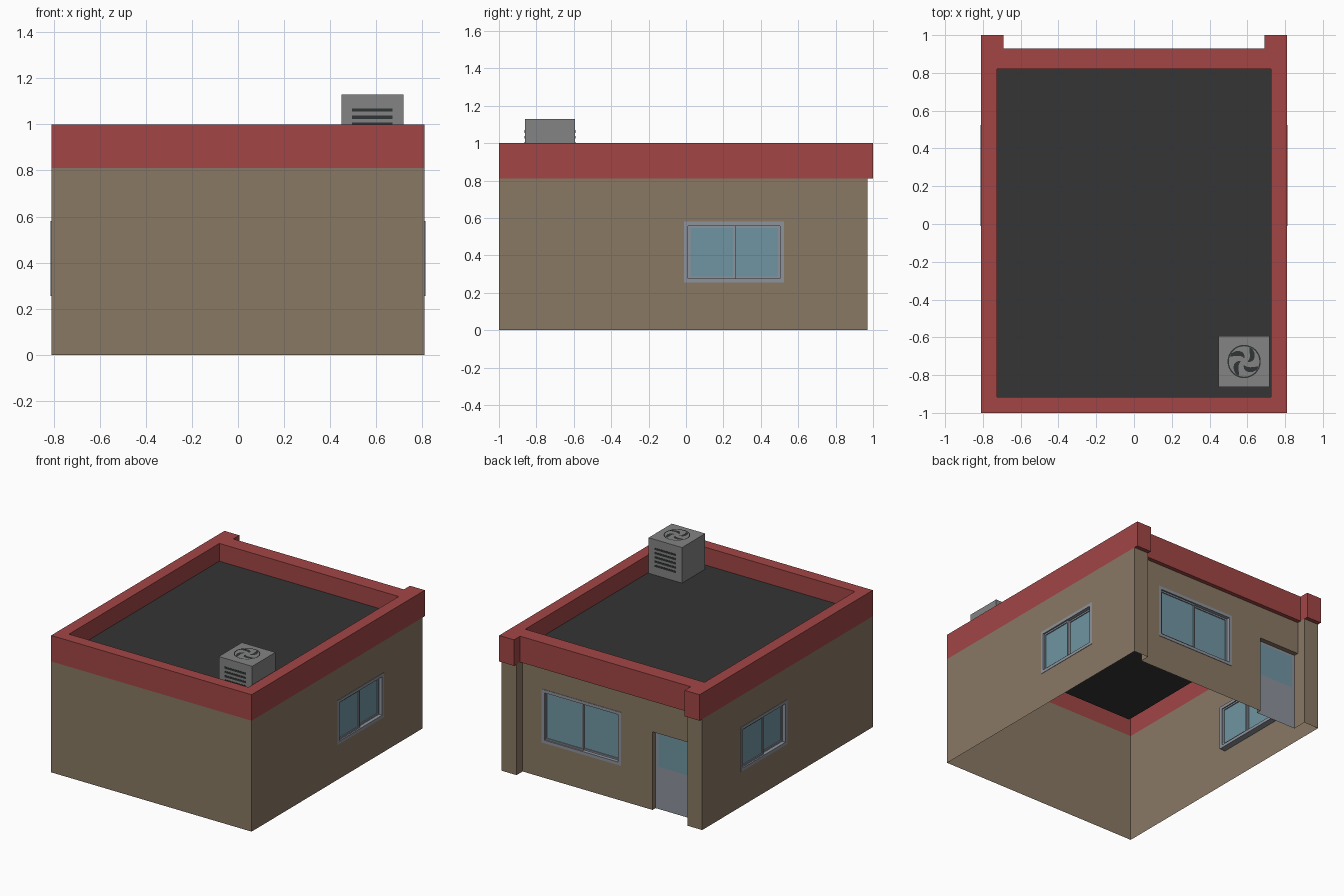
import bpy, bmesh, math

if "Cube" in bpy.data.objects:
    bpy.data.objects.remove(bpy.data.objects["Cube"])

def material(name, rgb):
    m = bpy.data.materials.new(name)
    m.diffuse_color = (*rgb, 1)
    m.use_nodes = True
    m.node_tree.nodes["Principled BSDF"].inputs["Base Color"].default_value = m.diffuse_color
    return m

TAN = material("tan_wall", (0.25, 0.19, 0.127))
RED = material("red_trim", (0.36, 0.06, 0.06))
ROOF = material("roof_dark", (0.035, 0.035, 0.035))
FRAME = material("frame_grey", (0.27, 0.29, 0.33))
GLASS = material("glass_blue", (0.16, 0.30, 0.36))
METAL = material("metal_grey", (0.23, 0.23, 0.23))
DARK = material("dark_vent", (0.03, 0.035, 0.035))

def finish(name, bm, mat, loc=(0, 0, 0), rot=0):
    me = bpy.data.meshes.new(name)
    bm.to_mesh(me)
    bm.free()
    me.materials.append(mat)
    ob = bpy.data.objects.new(name, me)
    ob.location = loc
    ob.rotation_euler.z = rot
    bpy.context.collection.objects.link(ob)
    return ob

def rect(bm, axis, c, u, v, sign):
    """Flat quad at axis=c, spanning u and v on the other two axes, facing sign."""
    co = []
    for a, b in ((u[0], v[0]), (u[1], v[0]), (u[1], v[1]), (u[0], v[1])):
        p = [a, b]
        p.insert(axis, c)
        co.append(bm.verts.new(p))
    f = bm.faces.new(co)
    f.normal_update()
    if f.normal[axis] * sign < 0:
        f.normal_flip()

def holed(bm, axis, c, u, v, hu, hv, sign):
    """Quad with a rectangular hole."""
    rect(bm, axis, c, (u[0], hu[0]), v, sign)
    rect(bm, axis, c, (hu[1], u[1]), v, sign)
    rect(bm, axis, c, hu, (v[0], hv[0]), sign)
    rect(bm, axis, c, hu, (hv[1], v[1]), sign)

def box(bm, lo, hi):
    for ax in range(3):
        o = [i for i in range(3) if i != ax]
        u, v = [(lo[i], hi[i]) for i in o]
        rect(bm, ax, lo[ax], u, v, -1)
        rect(bm, ax, hi[ax], u, v, 1)

def ring(bm, x0, x1, z0, z1, y0, y1, w):
    """Rectangular frame of bar width w."""
    box(bm, (x0, y0, z0), (x0 + w, y1, z1))
    box(bm, (x1 - w, y0, z0), (x1, y1, z1))
    box(bm, (x0 + w, y0, z0), (x1 - w, y1, z0 + w))
    box(bm, (x0 + w, y0, z1 - w), (x1 - w, y1, z1))

W, PX, H = 0.81, 0.69, 0.81          # half width, pillar inner edge, wall height
PY, WY, RY = 0.97, 0.90, 0.93        # pillar, recessed wall and trim depth
DOOR_X, DOOR_Z, DOOR_Y = -0.36, 0.57, 0.865

# Walls: open shell with window and door openings
bm = bmesh.new()
rect(bm, 1, -1, (-W, W), (0, H), -1)
for s in (-1, 1):
    holed(bm, 0, s * W, (-1, PY), (0, H), (0, 0.515), (0.265, 0.57), s)
    rect(bm, 1, PY, sorted((s * PX, s * W)), (0, H), 1)
    rect(bm, 0, s * PX, (WY, PY), (0, H), -s)
holed(bm, 1, WY, (DOOR_X, PX), (0, H), (-0.095, 0.525), (0.265, 0.635), 1)
rect(bm, 1, WY, (-PX, DOOR_X), (DOOR_Z, H), 1)
rect(bm, 0, DOOR_X, (DOOR_Y, WY), (0, DOOR_Z), -1)
rect(bm, 0, -PX, (DOOR_Y, WY), (0, DOOR_Z), 1)
rect(bm, 2, DOOR_Z, (-PX, DOOR_X), (DOOR_Y, WY), -1)
finish("walls", bm, TAN)

# Parapet: hollow red band around the roof
IX, IY0, IY1, RZ = 0.725, -0.915, 0.82, 0.87
bm = bmesh.new()
rect(bm, 1, -1, (-W, W), (H, 1), -1)
rect(bm, 1, RY, (-PX, PX), (H, 1), 1)
rect(bm, 2, H, (-PX, PX), (WY, RY), -1)
for s in (-1, 1):
    lobe = sorted((s * PX, s * W))
    rect(bm, 0, s * W, (-1, 1), (H, 1), s)
    rect(bm, 1, 1, lobe, (H, 1), 1)
    rect(bm, 0, s * PX, (RY, 1), (H, 1), -s)
    rect(bm, 2, H, lobe, (PY, 1), -1)
    rect(bm, 2, 1, lobe, (RY, 1), 1)
    rect(bm, 2, 1, sorted((s * IX, s * W)), (IY0, IY1), 1)
    rect(bm, 0, s * IX, (IY0, IY1), (RZ, 1), -s)
rect(bm, 2, 1, (-W, W), (-1, IY0), 1)
rect(bm, 2, 1, (-W, W), (IY1, RY), 1)
rect(bm, 1, IY0, (-IX, IX), (RZ, 1), 1)
rect(bm, 1, IY1, (-IX, IX), (RZ, 1), -1)
finish("parapet", bm, RED)

bm = bmesh.new()
rect(bm, 2, RZ, (-IX, IX), (IY0, IY1), 1)
finish("roof", bm, ROOF)

# Sliding windows: outer frame, two staggered sashes, glass
def window(name, w, h, loc, rot):
    x, z = w / 2, h / 2
    bm, gl = bmesh.new(), bmesh.new()
    ring(bm, -x, x, -z, z, -0.045, 0.003, 0.022)
    for x0, x1, y in ((-x + 0.022, 0.006, -0.03), (-0.006, x - 0.022, -0.015)):
        ring(bm, x0, x1, -z + 0.022, z - 0.022, y - 0.007, y + 0.007, 0.011)
        rect(gl, 1, y, (x0 + 0.011, x1 - 0.011), (-z + 0.033, z - 0.033), 1)
    finish(name + "_frame", bm, FRAME, loc, rot)
    finish(name + "_glass", gl, GLASS, loc, rot)

window("right_window", 0.535, 0.325, (W, 0.2575, 0.4175), -math.pi / 2)
window("left_window", 0.535, 0.325, (-W, 0.2575, 0.4175), math.pi / 2)
window("back_window", 0.64, 0.39, (0.215, WY, 0.45), 0)

# Door
bm = bmesh.new()
rect(bm, 1, DOOR_Y, (-PX, DOOR_X), (0, DOOR_Z), 1)
finish("door", bm, FRAME)
bm = bmesh.new()
rect(bm, 1, DOOR_Y + 0.003, (-0.665, -0.385), (0.31, 0.55), 1)
finish("door_glass", bm, GLASS)

# Rooftop cooling unit
CX, CY, R = 0.583, -0.728, 0.088
bm = bmesh.new()
box(bm, (0.448, -0.862, RZ), (0.718, -0.594, 1.13))
finish("cooling_unit", bm, METAL)
bm = bmesh.new()
for i in range(5):
    z = 1.062 - i * 0.031
    for y in (-0.862, -0.594):
        box(bm, (0.495, y - 0.002, z - 0.007), (0.67, y + 0.002, z + 0.007))
finish("vent_slats", bm, DARK)

# Fan: rim ring, plate and four curved blades
bm = bmesh.new()
bmesh.ops.create_circle(bm, cap_ends=True, radius=R - 0.004, segments=32)
finish("fan_plate", bm, METAL, (CX, CY, 1.132))

def polar(bm, r, a):
    return bm.verts.new((r * math.cos(a), r * math.sin(a), 0))

bm = bmesh.new()
N = 32
loops = [[polar(bm, r, 2 * math.pi * i / N) for i in range(N)] for r in (R, R - 0.007)]
for i in range(N):
    j = (i + 1) % N
    bm.faces.new((loops[0][i], loops[0][j], loops[1][j], loops[1][i]))
for k in range(4):
    a0 = k * math.pi / 2
    rows = []
    for i in range(8):
        t = i / 7
        width = 0.75 * math.sin(math.pi * (0.1 + 0.8 * t))
        a = a0 + 1.1 * t
        r = 0.02 + 0.06 * t
        rows.append((polar(bm, r, a - width / 2), polar(bm, r, a + width / 2)))
    for p, q in zip(rows, rows[1:]):
        bm.faces.new((p[0], q[0], q[1], p[1]))
finish("fan_blades", bm, DARK, (CX, CY, 1.135))
